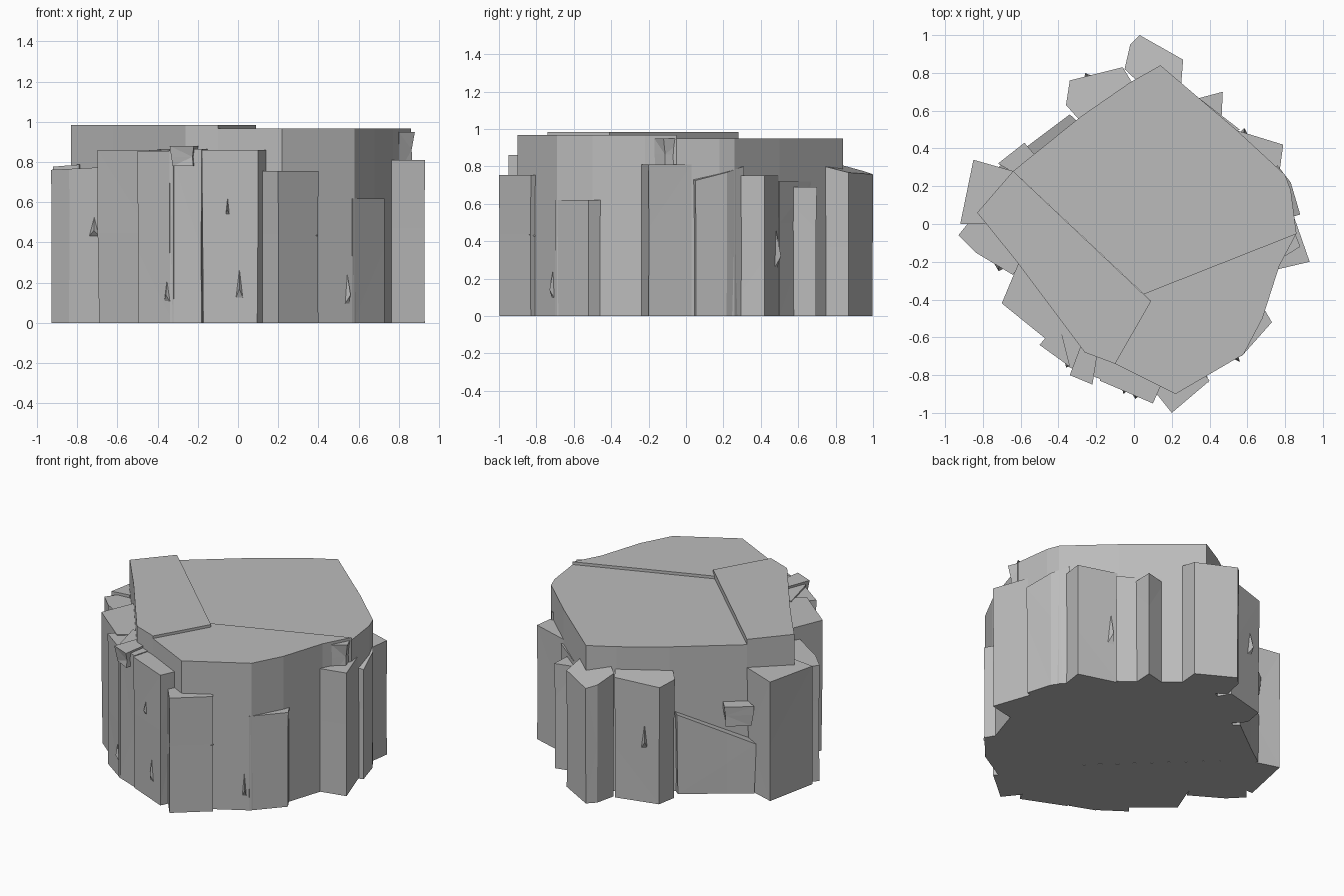
import bpy
import bmesh
import random
from math import cos, sin, radians
from mathutils import Vector

random.seed(4)

default_cube = bpy.data.objects.get("Cube")
if default_cube:
    bpy.data.objects.remove(default_cube, do_unlink=True)

# One plain stone colour
stone = bpy.data.materials.new("grey_stone")
stone.use_nodes = True
stone_colour = (0.5, 0.5, 0.5, 1)
stone.diffuse_color = stone_colour
stone.node_tree.nodes["Principled BSDF"].inputs["Base Color"].default_value = stone_colour


def finish(name, mesh_builder):
    """Turn a bmesh into a flat shaded stone object."""
    bmesh.ops.recalc_face_normals(mesh_builder, faces=mesh_builder.faces[:])
    mesh = bpy.data.meshes.new(name)
    mesh_builder.to_mesh(mesh)
    mesh_builder.free()
    mesh.materials.append(stone)
    rock = bpy.data.objects.new(name, mesh)
    bpy.context.collection.objects.link(rock)
    return rock


def column(name, outline, top, bottom=0, rough=0.05, tilt=(0, 0)):
    """Rocky prism: outline stacked in rings, each pulled in a little at random."""
    builder = bmesh.new()
    centre = sum((Vector(p) for p in outline), Vector((0, 0))) / len(outline)
    levels = [bottom, bottom + (top - bottom) * random.uniform(0.4, 0.7), top]
    if not rough:
        levels = [bottom, top]
    rings = []
    for level in levels:
        ring = []
        for point in outline:
            spot = Vector(point)
            if level != top:
                spot = spot.lerp(centre, random.uniform(0, rough))
            offset = spot - centre
            lean = offset.x * tilt[0] + offset.y * tilt[1] if level == top else 0
            ring.append(builder.verts.new((spot.x, spot.y, level + lean)))
        rings.append(ring)
    builder.faces.new(rings[0])
    builder.faces.new(rings[-1])
    count = len(outline)
    for low, high in zip(rings, rings[1:]):
        for i in range(count):
            j = (i + 1) % count
            builder.faces.new((low[i], low[j], high[j], high[i]))
    if rough:
        bmesh.ops.triangulate(builder, faces=builder.faces[:])
    return finish(name, builder)


def splinter(name, foot, height, width, heading):
    """Thin sharp flake standing proud of a wall that faces the heading."""
    angle = radians(heading)
    out = Vector((cos(angle), sin(angle), 0))
    side = Vector((-sin(angle), cos(angle), 0))
    base = Vector(foot) - out * 0.03
    up = Vector((0, 0, height))
    corners = [base, base + side * width, base + up + side * width / 2,
               base + out * 0.05 + up * 0.3 + side * width * 0.7]
    builder = bmesh.new()
    a, b, c, d = [builder.verts.new(p) for p in corners]
    for face in ((a, b, c), (a, b, d), (b, c, d), (c, a, d)):
        builder.faces.new(face)
    return finish(name, builder)


# Core split in three blocks with slightly stepped tops
column("core_back_block", [
    (-.64, .28), (-.28, .57), (-.02, .75), (.14, .84), (.54, .5),
    (.8, .26), (.83, .18), (.86, -.05), (.05, -.37)], .95, rough=0)
column("core_front_block", [
    (.05, -.37), (.09, -.41), (-.1, -.74), (.22, -.9), (.58, -.69),
    (.68, -.5), (.77, -.22), (.86, -.05)], .968, rough=0)
column("core_raised_slab", [
    (-.83, .06), (-.64, .28), (.09, -.41), (-.1, -.74),
    (-.26, -.68), (-.62, -.2)], .985, rough=0)

# Columns along the front
column("front_corner_column",
       [(.12, -.9), (.2, -1), (.4, -.83), (.3, -.7), (.12, -.78)], .755, rough=.02)
column("front_wide_column",
       [(-.18, -.83), (.1, -.95), (.14, -.86), (.1, -.7), (-.2, -.62)], .86)
column("front_middle_column",
       [(-.34, -.76), (-.18, -.82), (-.12, -.6), (-.4, -.52)], .865)
column("front_wedge_stone",
       [(-.34, -.8), (-.22, -.85), (-.19, -.66), (-.28, -.64)], .88, .78, .3)
column("front_narrow_column",
       [(-.5, -.64), (-.32, -.77), (-.2, -.6), (-.4, -.52)], .855)
column("front_low_column",
       [(.5, -.62), (.57, -.7), (.73, -.52), (.66, -.4)], .62, rough=.02)

# Columns along the left-hand flank of the plan
column("flank_large_column",
       [(-.7, -.42), (-.44, -.63), (-.28, -.5), (-.6, -.18)], .86)
column("flank_low_column",
       [(-.93, -.06), (-.84, -.15), (-.64, -.27), (-.55, -.1), (-.85, .04)],
       .77, tilt=(.05, 0))
column("flank_corner_column",
       [(-.92, 0), (-.79, 0), (-.6, .24), (-.64, .28), (-.85, .34)],
       .79, tilt=(.08, 0))
column("flank_step_stone",
       [(-.72, .32), (-.58, .43), (-.52, .36), (-.6, .25)], .58, .45, .2)
column("flank_footing",
       [(-.72, .3), (-.58, .4), (-.34, .58), (-.25, .5), (-.6, .2)], .42,
       tilt=(.3, .3))

# Columns along the back
column("back_wide_column",
       [(-.28, .54), (-.36, .63), (-.34, .76), (-.06, .83), (.02, .7)], .79,
       tilt=(.1, -.1))
column("back_point_column",
       [(-.05, .82), (-.02, .95), (.03, 1), (.26, .87), (.25, .74), (.1, .68)],
       .79, rough=.02, tilt=(-.1, -.25))
column("back_small_column",
       [(.3, .55), (.32, .66), (.47, .7), (.46, .48)], .69)
column("back_gap_filler",
       [(.22, .77), (.34, .67), (.56, .5), (.4, .4), (.15, .65)], .72)

# Columns along the right-hand flank of the plan
column("side_wide_column",
       [(.53, .5), (.79, .42), (.76, .2), (.5, .3)], .75, rough=.03)
column("side_middle_column",
       [(.76, .31), (.83, .22), (.88, .05), (.7, 0), (.62, .2)], .77,
       tilt=(-.2, .2))
column("side_corner_column",
       [(.85, .03), (.93, -.2), (.76, -.24), (.68, -.1)], .81, rough=.02)
column("side_chip",
       [(.84, -.02), (.88, -.12), (.8, -.17), (.78, -.05)], .95, .75, .3)

# Sharp flakes on the walls
for index, (foot, height, width, heading) in enumerate([
        ((-.08, -.87, .5), .22, .05, -113),
        ((-.05, -.88, .05), .4, .1, -113),
        ((-.4, -.7, .05), .3, .1, -130),
        ((-.78, -.19, .4), .2, .12, -120),
        ((.34, -.86, .42), .05, .08, -50),
        ((.52, -.73, .05), .3, .05, -60),
        ((-.2, .8, .3), .35, .08, 110),
        ((.63, .47, .2), .4, .08, 70)]):
    splinter("flake_" + str(index), foot, height, width, heading)
